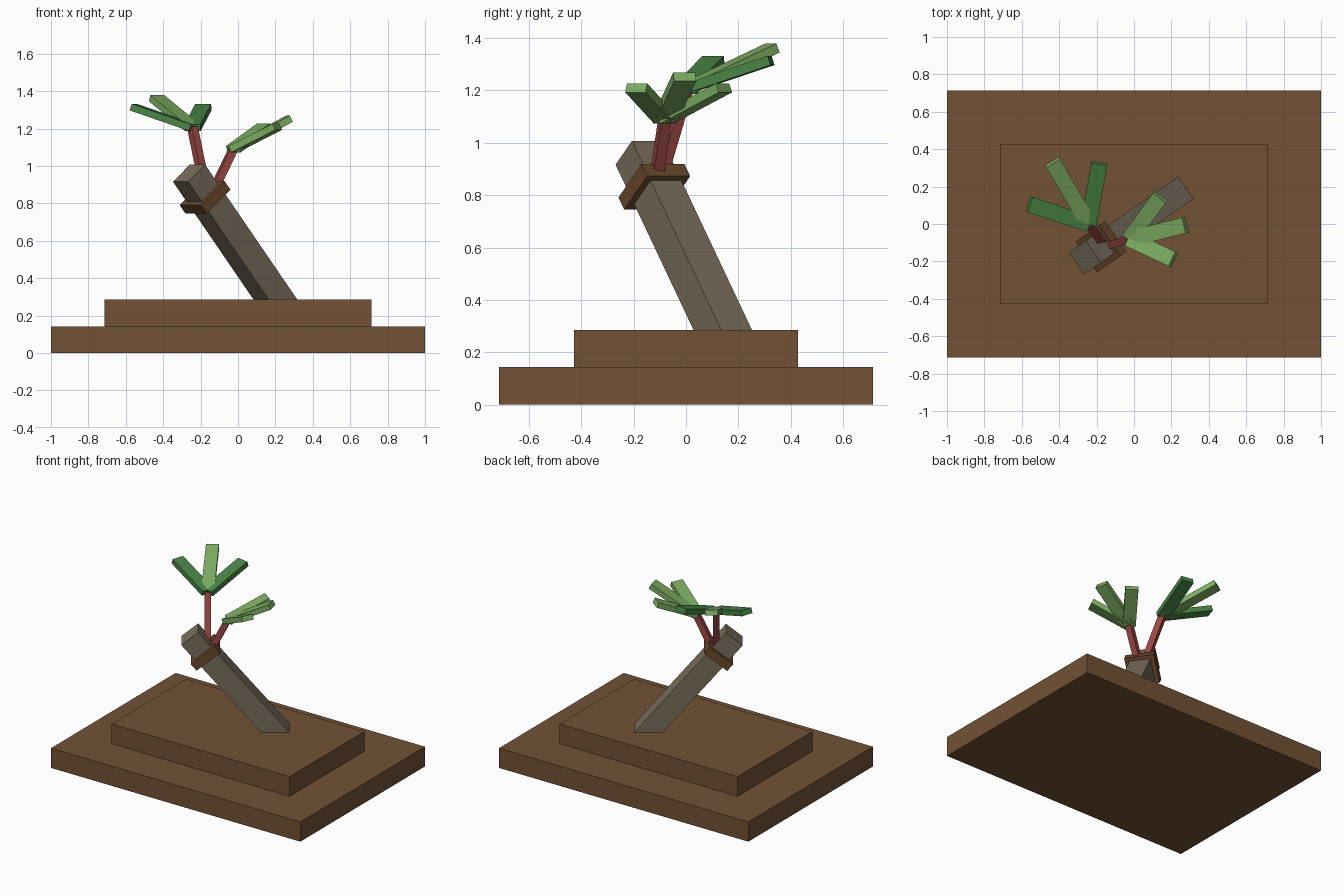
import bpy
from mathutils import Vector, Matrix

if "Cube" in bpy.data.objects:
    bpy.data.objects.remove(bpy.data.objects["Cube"], do_unlink=True)


def material(name, rgb):
    mat = bpy.data.materials.new(name)
    mat.use_nodes = True
    mat.diffuse_color = (*rgb, 1)
    mat.node_tree.nodes["Principled BSDF"].inputs["Base Color"].default_value = (*rgb, 1)
    return mat


soil = material("soil_brown", (0.17, 0.085, 0.036))
bark = material("grey_bark", (0.19, 0.152, 0.106))
band = material("band_brown", (0.145, 0.066, 0.026))
red = material("stem_red", (0.32, 0.062, 0.058))
light_green = material("light_green", (0.2, 0.41, 0.12))
dark_green = material("dark_green", (0.065, 0.23, 0.06))


def beam(name, start, end, width, depth, mat):
    """Box running from start to end, its width kept horizontal."""
    start, end = Vector(start), Vector(end)
    along = end - start
    length = along.length
    along.normalize()
    side = Vector((0, 0, 1)).cross(along)
    if side.length < 1e-5:
        side = Vector((1, 0, 0))
    side.normalize()
    up = along.cross(side)
    frame = Matrix((side, up, along)).transposed().to_4x4()
    bpy.ops.mesh.primitive_cube_add(size=1)
    obj = bpy.context.object
    obj.name = name
    obj.data.transform(Matrix.Diagonal((width, depth, length, 1)))
    obj.matrix_world = Matrix.Translation((start + end) / 2) @ frame
    obj.data.materials.append(mat)
    return obj


# Stepped ground
beam("ground_lower", (0, 0, 0), (0, 0, 0.143), 2, 1.428, soil)
beam("ground_upper", (0, 0, 0.143), (0, 0, 0.286), 1.428, 0.856, soil)

# Leaning trunk, its foot sunk in the ground, and the band around it
foot, top = Vector((0.2, 0.14, 0.286)), Vector((-0.262, -0.179, 0.962))
lean = (top - foot).normalized()
beam("trunk", foot - lean * 0.12, top, 0.143, 0.143, bark)
middle = Vector((-0.176, -0.121, 0.832))
beam("trunk_band", middle - lean * 0.03, middle + lean * 0.03, 0.2, 0.2, band)

# Two stems, each with three leaves fanned from its tip
stems = {
    "right": ((-0.17, -0.105, 0.85), (-0.243, 0.0, 1.205), [
        ((-0.56, 0.105, 1.315), dark_green),
        ((-0.435, 0.33, 1.362), light_green),
        ((-0.185, 0.325, 1.315), dark_green)]),
    "left": ((-0.14, -0.115, 0.85), (-0.025, -0.08, 1.09), [
        ((0.14, 0.145, 1.21), light_green),
        ((0.275, -0.005, 1.253), light_green),
        ((0.21, -0.19, 1.21), light_green)]),
}
for side, (root, tip, leaves) in stems.items():
    beam(f"{side}_stem", root, tip, 0.042, 0.042, red)
    for number, (leaf_tip, mat) in enumerate(leaves, 1):
        beam(f"{side}_leaf_{number}", tip, leaf_tip, 0.086, 0.037, mat)
